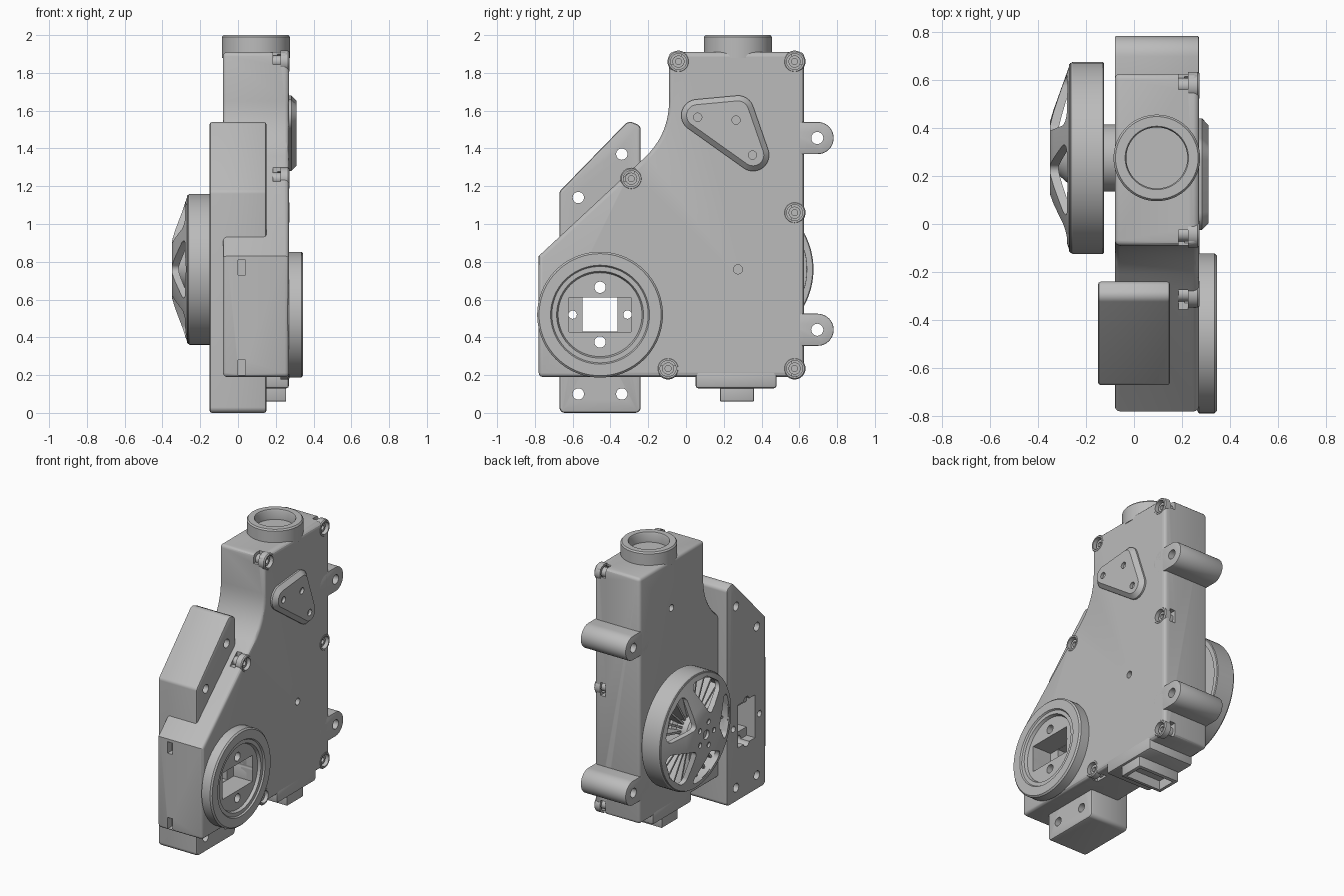
import bpy, bmesh
from math import cos, sin, pi, radians
from mathutils import Vector, geometry

default_cube = bpy.data.objects.get("Cube")
if default_cube:
    bpy.data.objects.remove(default_cube, do_unlink=True)

GREY = (0.5, 0.5, 0.5, 1)
grey = bpy.data.materials.new("plain grey")
grey.use_nodes = True
grey.diffuse_color = GREY
grey.node_tree.nodes["Principled BSDF"].inputs["Base Color"].default_value = GREY


def apply(obj, modifier):
    bpy.context.view_layer.objects.active = obj
    bpy.ops.object.modifier_apply(modifier=modifier.name)


def finish(name, bm, bevel=0, segments=3):
    bmesh.ops.remove_doubles(bm, verts=bm.verts, dist=0.00001)
    bmesh.ops.recalc_face_normals(bm, faces=bm.faces)
    mesh = bpy.data.meshes.new(name)
    bm.to_mesh(mesh)
    bm.free()
    mesh.materials.append(grey)
    obj = bpy.data.objects.new(name, mesh)
    bpy.context.collection.objects.link(obj)
    if bevel:
        mod = obj.modifiers.new("bevel", 'BEVEL')
        mod.width, mod.segments = bevel, segments
        mod.limit_method, mod.angle_limit = 'ANGLE', radians(60)
        apply(obj, mod)
    return obj


def extrude(name, outline, x_low, x_high, bevel=0, segments=3):
    """Prism along x from a (y, z) outline."""
    bm = bmesh.new()
    low = [bm.verts.new((x_low, y, z)) for y, z in outline]
    high = [bm.verts.new((x_high, y, z)) for y, z in outline]
    bm.faces.new(low)
    bm.faces.new(high)
    for i in range(len(low)):
        bm.faces.new((low[i - 1], low[i], high[i], high[i - 1]))
    return finish(name, bm, bevel, segments)


def circle(y, z, r, count=40):
    return [(y + r * cos(2 * pi * i / count), z + r * sin(2 * pi * i / count)) for i in range(count)]


def hull(*circles):
    """Outline wrapped around circles given as (y, z, radius)."""
    points = [Vector(p) for c in circles for p in circle(*c)]
    return [points[i] for i in geometry.convex_hull_2d(points)]


def rect(y, z, half_y, half_z):
    return [(y - half_y, z - half_z), (y + half_y, z - half_z),
            (y + half_y, z + half_z), (y - half_y, z + half_z)]


def lathe(name, profile, place, count=72):
    """Closed (height, radius) profile turned about an axis: place(h, a, b) gives the point."""
    bm = bmesh.new()
    rings = [[bm.verts.new(place(h, r * cos(2 * pi * i / count), r * sin(2 * pi * i / count)))
              for h, r in profile] for i in range(count)]
    for i in range(count):
        for j in range(len(profile)):
            if profile[j][1] or profile[j - 1][1]:
                bm.faces.new((rings[i - 1][j - 1], rings[i - 1][j], rings[i][j], rings[i][j - 1]))
    return finish(name, bm)


def around_x(y, z):
    return lambda h, a, b: (h, y + a, z + b)


def cut(targets, outline, x_low, x_high):
    cutter = extrude("cutter", outline, x_low, x_high)
    cutter.hide_render = True
    for obj in targets:
        mod = obj.modifiers.new("cut", 'BOOLEAN')
        mod.operation, mod.object = 'DIFFERENCE', cutter
        apply(obj, mod)
    bpy.data.objects.remove(cutter, do_unlink=True)


LEFT, RIGHT = 0.27, -0.08   # side faces of the housing
MID = (LEFT + RIGHT) / 2
BACK_Y = 0.275              # y of the neck, wheel and foot
RING = (-0.455, 0.52)

# Housing with a swept shoulder
a, b, c = Vector((-0.09, 1.65)), Vector((-0.09, 1.48)), Vector((-0.21, 1.36))
sweep = [a * (1 - t) ** 2 + b * 2 * t * (1 - t) + c * t * t for t in (i / 10 for i in range(11))]
housing = extrude("housing", [(-0.78, 0.19), (0.625, 0.19), (0.625, 1.91), (-0.09, 1.91)]
                  + sweep + [(-0.78, 0.83)], RIGHT, LEFT, 0.022)

# Side mounting box
bracket = extrude("mounting_box", hull((-0.64, 0.03, 0.03), (-0.27, 0.03, 0.03), (-0.27, 1.5, 0.03),
                  (-0.295, 1.5, 0.04), (-0.64, 1.16, 0.03)), -0.15, 0.15, 0.012, 2)

# Round flange on the left side
flange = lathe("round_flange", [(0.2, 0), (0.25, 0.3), (0.27, 0.333), (0.335, 0.333), (0.345, 0.323),
               (0.345, 0.262), (0.335, 0.255), (0.335, 0.23), (0.315, 0.222), (0.315, 0)], around_x(*RING))

# Openings through the flange, housing and box
through = [housing, bracket, flange]
cut([flange, housing], rect(*RING, 0.165, 0.092), 0.17, 0.4)
cut([bracket], rect(*RING, 0.095, 0.15), -0.2, -0.085)
cut(through, rect(*RING, 0.092, 0.09), -0.3, 0.4)
for dy, dz, r in ((0, 0.145, 0.03), (0, -0.145, 0.03), (0.145, 0, 0.022), (-0.145, 0, 0.022)):
    cut(through, circle(RING[0] + dy, RING[1] + dz, r, 24), -0.3, 0.4)
for y, z in ((-0.34, 1.37), (-0.57, 1.14), (-0.57, 0.1), (-0.34, 0.1)):
    cut([bracket], circle(y, z, 0.03, 24), -0.3, 0.3)

# Small blind holes and the two front notches
cut([housing], circle(BACK_Y, 0.76, 0.024, 24), 0.2, 0.3)
cut([housing], circle(BACK_Y, 1.575, 0.024, 24), -0.1, -0.02)
for z in (0.24, 0.77):
    cut([housing], rect(-0.78, z, 0.05, 0.04), 0, 0.04)

# Screw bosses, each with an outward notch below it
for y, z, dy, dz in ((-0.04, 1.86, -1, 1), (0.575, 1.86, 1, 1), (0.575, 1.06, 1, 0),
                     (-0.29, 1.24, -1, 1), (0.575, 0.235, 1, 0), (-0.095, 0.235, 0, -1)):
    cut([housing], rect(y + dy * 0.03, z + dz * 0.03, 0.045, 0.045), 0.185, 0.225)
    cut([housing], circle(y, z, 0.042), 0.21, 0.3)
    lathe("screw_boss", [(0.225, 0.042), (0.225, 0.058), (0.265, 0.058), (0.272, 0.052), (0.272, 0.042)],
          around_x(y, z), 32)
    lathe("screw_head", [(0.18, 0), (0.18, 0.032), (0.252, 0.032), (0.252, 0.016), (0.23, 0.016), (0.23, 0)],
          around_x(y, z), 24)

# Neck collar with a shallow bore
lathe("neck_collar", [(1.88, 0), (1.88, 0.18), (1.99, 0.18), (2.0, 0.172), (2.0, 0.132), (1.99, 0.127),
      (1.93, 0.127), (1.93, 0)], lambda h, a, b: (MID + a, BACK_Y + b, h))

# Three-cornered cover
cover = extrude("corner_cover", hull((0.06, 1.575, 0.085), (0.275, 1.595, 0.085), (0.355, 1.365, 0.085)),
                0.2, 0.31, 0.028, 1)
for y, z in ((0.062, 1.565), (0.265, 1.55), (0.352, 1.365)):
    cut([cover], circle(y, z, 0.022, 24), 0.29, 0.33)

# Rear lugs
for z in (0.44, 1.455):
    lug = extrude("rear_lug", hull((0.6, z, 0.085), (0.697, z, 0.085)), RIGHT, LEFT, 0.006, 2)
    cut([lug], circle(0.695, z, 0.032, 24), -0.2, 0.4)

# Foot plate and hollow socket underneath
extrude("foot_plate", rect(0.265, 0.18, 0.215, 0.05), RIGHT, LEFT, 0.015, 2)
socket = extrude("foot_socket", rect(0.27, 0.11, 0.09, 0.05), -0.065, 0.255, 0.006, 2)
cut([socket], rect(0.27, 0.08, 0.065, 0.045), -0.04, 0.23)

# Wheel on the right side: rim, hub and back plate
at_wheel = around_x(BACK_Y, 0.76)
lathe("wheel_rim", [(-0.125, 0.365), (-0.125, 0.395), (-0.13, 0.4), (-0.255, 0.4), (-0.27, 0.39),
      (-0.27, 0.355)], at_wheel)
lathe("wheel_hub", [(-0.315, 0), (-0.315, 0.07), (-0.27, 0.11), (-0.19, 0.11), (-0.17, 0.14),
      (-0.07, 0.14), (-0.07, 0)], at_wheel)
lathe("wheel_back", [(-0.135, 0.1), (-0.135, 0.38), (-0.15, 0.38), (-0.15, 0.1)], at_wheel)

# Sloped face with five petal openings leaving five spokes
face = lathe("wheel_spokes", [(-0.35, 0), (-0.35, 0.15), (-0.335, 0.2), (-0.265, 0.395), (-0.235, 0.39),
             (-0.3, 0.19), (-0.315, 0.14), (-0.315, 0)], at_wheel)


def polar(radius, angle):
    return BACK_Y + radius * cos(angle), 0.76 + radius * sin(angle)


for i in range(5):
    angle = pi + i * 2 * pi / 5
    cut([face], hull((*polar(0.175, angle), 0.03), (*polar(0.315, angle - 0.36), 0.04),
                     (*polar(0.325, angle), 0.04), (*polar(0.315, angle + 0.36), 0.04)), -0.4, -0.2)
    cut([face], circle(*polar(0.085, angle), 0.018, 20), -0.4, -0.335)
cut([face], circle(BACK_Y, 0.76, 0.032, 24), -0.4, -0.33)

# Thin ribs behind the spokes
for i in range(25):
    angle = i * 2 * pi / 25
    side = Vector((-sin(angle), cos(angle))) * 0.007
    inner, outer = Vector(polar(0.1, angle)), Vector(polar(0.37, angle))
    extrude("wheel_rib", [inner - side, outer - side, outer + side, inner + side], -0.23, -0.14)

# Smooth curved surfaces, keep edges crisp
bpy.ops.object.select_all(action='DESELECT')
for obj in bpy.context.scene.objects:
    if obj.type == 'MESH' and grey.name in obj.data.materials:
        obj.select_set(True)
        bpy.context.view_layer.objects.active = obj
bpy.ops.object.shade_smooth_by_angle(angle=radians(30))
